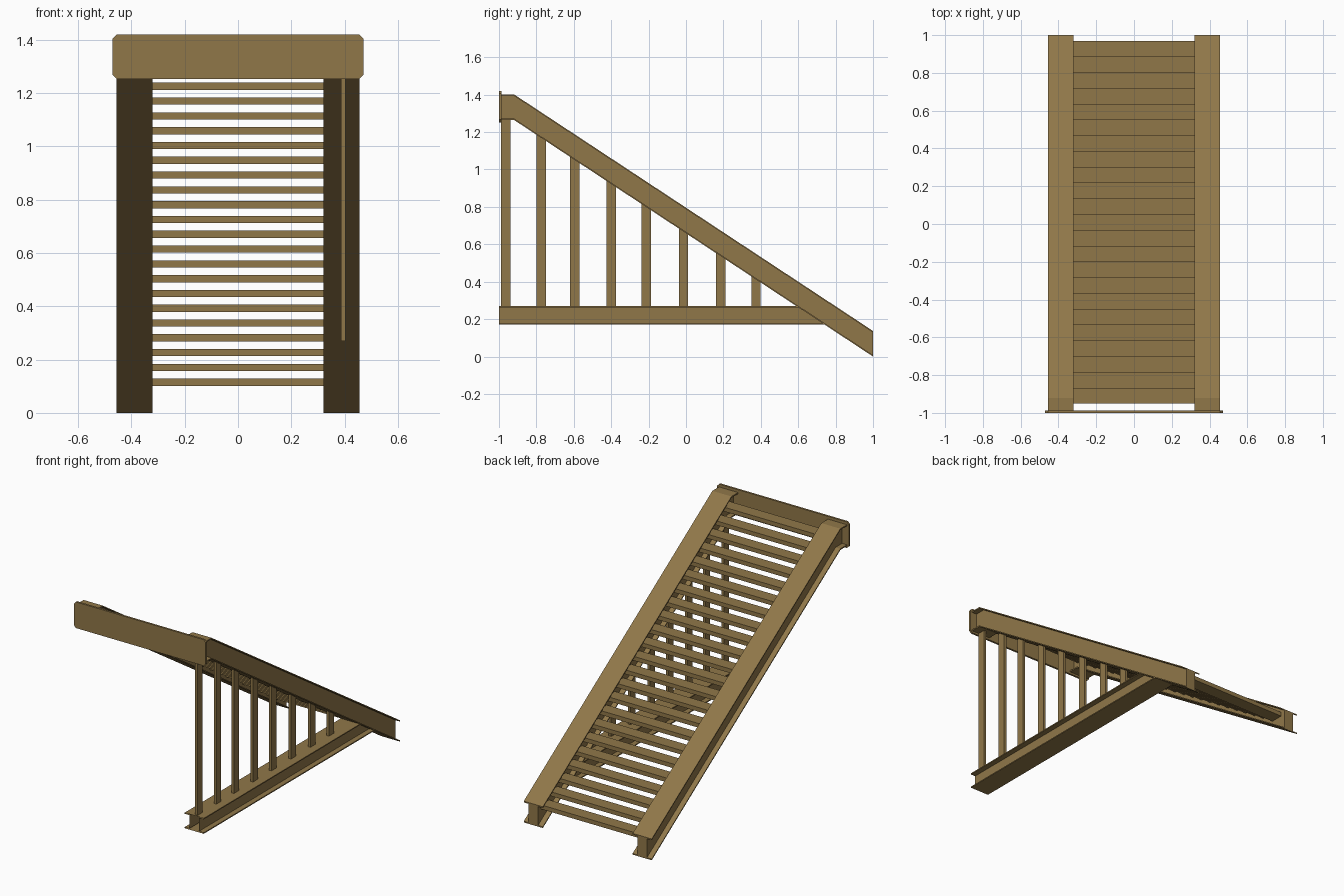
import bpy
import bmesh

cube = bpy.data.objects.get("Cube")
if cube:
    bpy.data.objects.remove(cube, do_unlink=True)

wood = bpy.data.materials.new("brown_paint")
wood.use_nodes = True
WOOD_COLOUR = (0.28, 0.185, 0.066, 1)
wood.diffuse_color = WOOD_COLOUR
wood.node_tree.nodes["Principled BSDF"].inputs["Base Color"].default_value = WOOD_COLOUR

SIDE_X = 0.388      # centre of each stringer
HALF_FLANGE = 0.068
HALF_WEB = 0.034
PITCH = 0.659       # fall of the stringers per unit of y
KNEE_Y, KNEE_Z = -0.92, 1.265


def finish(name, bm):
    bmesh.ops.recalc_face_normals(bm, faces=bm.faces)
    mesh = bpy.data.meshes.new(name)
    bm.to_mesh(mesh)
    bm.free()
    mesh.materials.append(wood)
    obj = bpy.data.objects.new(name, mesh)
    bpy.context.collection.objects.link(obj)
    return obj


def box(name, x, y, z):
    """Box from (low, high) ranges on each axis."""
    bm = bmesh.new()
    bmesh.ops.create_cube(bm, size=1)
    for v in bm.verts:
        v.co = [r[0] if c < 0 else r[1] for c, r in zip(v.co, (x, y, z))]
    return finish(name, bm)


def i_section(height, flange):
    right = [(HALF_FLANGE, 0), (HALF_FLANGE, flange), (HALF_WEB, flange),
             (HALF_WEB, height - flange), (HALF_FLANGE, height - flange),
             (HALF_FLANGE, height)]
    return right + [(-x, h) for x, h in reversed(right)]


def i_beam(name, x, section, path, capped):
    """Sweep the section through stations of (y, z, shear of y with height)."""
    bm = bmesh.new()
    rings = [[bm.verts.new((x + sx, y + shear * h, z + h)) for sx, h in section]
             for y, z, shear in path]
    n = len(section)
    for a, b in zip(rings, rings[1:]):
        for i in range(n):
            j = (i + 1) % n
            bm.faces.new((a[i], a[j], b[j], b[i]))
    if capped:
        bm.faces.new(rings[0])
        bm.faces.new(rings[-1])
    return finish(name, bm)


def underside(y):
    return KNEE_Z - max(0, y - KNEE_Y) * PITCH


# Sloping stringers, level at the upper end
for label, side in (("left", 1), ("right", -1)):
    i_beam("stringer_" + label, side * SIDE_X, i_section(0.137, 0.008),
           [(-0.987, KNEE_Z, 0), (KNEE_Y, KNEE_Z, 0), (1, underside(1), 0)], True)

# Treads
for k in range(23):
    back = 0.97 - 0.0835 * k
    mid = 0.115 + 0.0555 * k
    reach = SIDE_X - HALF_WEB
    box(f"tread_{k + 1}", (-reach, reach), (back - 0.0835, back),
        (mid - 0.0135, mid + 0.0135))

# Lower horizontal beam, open at the front, mitred to the stringer
BEAM_Z, BEAM_H = 0.17, 0.1
meet = KNEE_Y + (KNEE_Z - BEAM_Z) / PITCH
i_beam("lower_beam", SIDE_X, i_section(BEAM_H, 0.007),
       [(-1, BEAM_Z, 0), (meet, BEAM_Z, -1 / PITCH)], False)

# Posts between the lower beam and the stringer
for i, y in enumerate((-0.963, -0.773, -0.594, -0.4, -0.212, -0.013, 0.185, 0.374)):
    post = box(f"post_{i + 1}", (SIDE_X - 0.002, SIDE_X + 0.016),
               (y - 0.025, y + 0.025), (BEAM_Z + BEAM_H, 1))
    for v in post.data.vertices:
        if v.co.z > 0.9:
            v.co.z = underside(v.co.y) + 0.004

# Header plate with clipped corners
bm = bmesh.new()
W, LOW, HIGH, CUT = 0.47, 1.252, 1.42, 0.015
half = [(W - CUT, LOW), (W, LOW + CUT), (W, HIGH - CUT), (W - CUT, HIGH)]
outline = half + [(-x, z) for x, z in reversed(half)]
face = bm.faces.new([bm.verts.new((x, -1, z)) for x, z in outline])
grown = bmesh.ops.extrude_face_region(bm, geom=[face])["geom"]
bmesh.ops.translate(bm, vec=(0, 0.013, 0),
                    verts=[g for g in grown if isinstance(g, bmesh.types.BMVert)])
finish("header_plate", bm)
